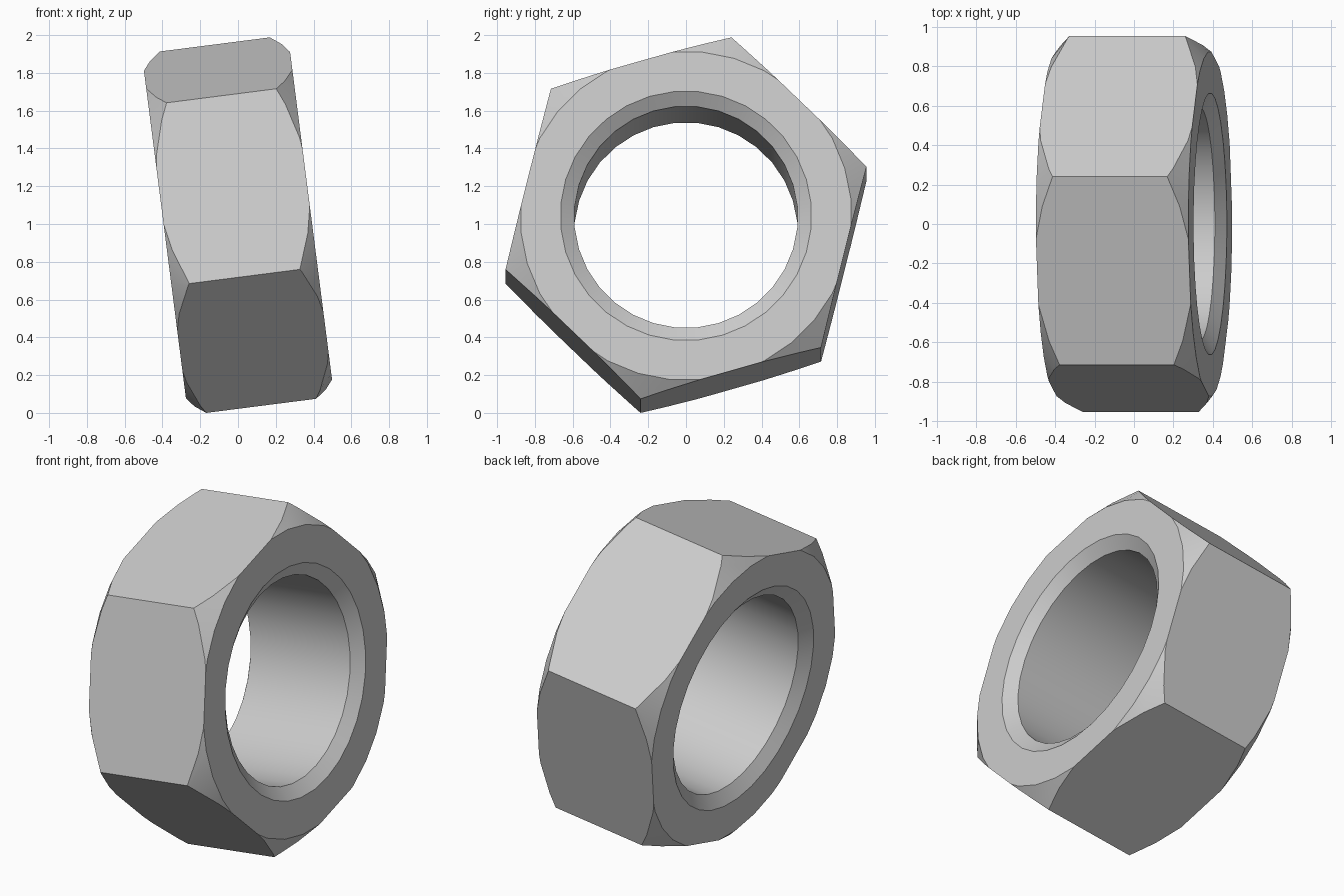
import bpy, bmesh, math
from mathutils import Matrix

if "Cube" in bpy.data.objects:
    bpy.data.objects.remove(bpy.data.objects["Cube"], do_unlink=True)

TILT = math.radians(-7.3)      # axis leans upward on the +x side
HEX_R, HEX_TURN = 0.994, 16    # corner radius and rotation about the axis
HALF = 0.39                    # half thickness
SEGMENTS = 32

steel = bpy.data.materials.new("grey steel")
steel.use_nodes = True
grey = (0.6, 0.6, 0.6, 1)
steel.diffuse_color = grey
steel.node_tree.nodes["Principled BSDF"].inputs["Base Color"].default_value = grey


def ring_sweep(name, rings, count, turn=0, closed=True):
    """Join rings of (x, radius) around the x axis into a solid."""
    bm = bmesh.new()
    loops = []
    for x, r in rings:
        angles = [math.radians(turn) + math.tau * i / count for i in range(count)]
        loops.append([bm.verts.new((x, r * math.cos(a), r * math.sin(a))) for a in angles])
    pairs = list(zip(loops, loops[1:]))
    if closed:
        pairs.append((loops[-1], loops[0]))
    else:
        bm.faces.new(loops[0])
        bm.faces.new(loops[-1])
    for a, b in pairs:
        for i in range(count):
            j = (i + 1) % count
            bm.faces.new((a[i], a[j], b[j], b[i]))
    bmesh.ops.recalc_face_normals(bm, faces=bm.faces)
    mesh = bpy.data.meshes.new(name)
    bm.to_mesh(mesh)
    bm.free()
    mesh.materials.append(steel)
    obj = bpy.data.objects.new(name, mesh)
    bpy.context.collection.objects.link(obj)
    return obj


# Hexagonal bar, later trimmed to a nut
nut = ring_sweep("hex_nut", [(-0.6, HEX_R), (0.6, HEX_R)], 6, HEX_TURN, closed=False)

# Turned ring: bore, bore chamfers, flat ends and corner chamfers
half_profile = [(HALF - 0.052, 0.592), (HALF, 0.666), (HALF, 0.878), (HALF - 0.139, 1.05)]
profile = half_profile + [(-x, r) for x, r in reversed(half_profile)]
cutter = ring_sweep("turned_ring_cutter", profile, SEGMENTS, 180 / SEGMENTS)

trim = nut.modifiers.new("trim", "BOOLEAN")
trim.operation = "INTERSECT"
trim.solver = "EXACT"
trim.object = cutter

bpy.context.view_layer.objects.active = nut
nut.select_set(True)
bpy.ops.object.modifier_apply(modifier="trim")
bpy.data.objects.remove(cutter, do_unlink=True)

# Tilt and lift onto the ground
nut.data.transform(Matrix.Rotation(TILT, 4, "Y"))
low = min(v.co.z for v in nut.data.vertices)
nut.data.transform(Matrix.Translation((0, 0, -low)))
bpy.ops.object.shade_smooth_by_angle(angle=math.radians(20))
